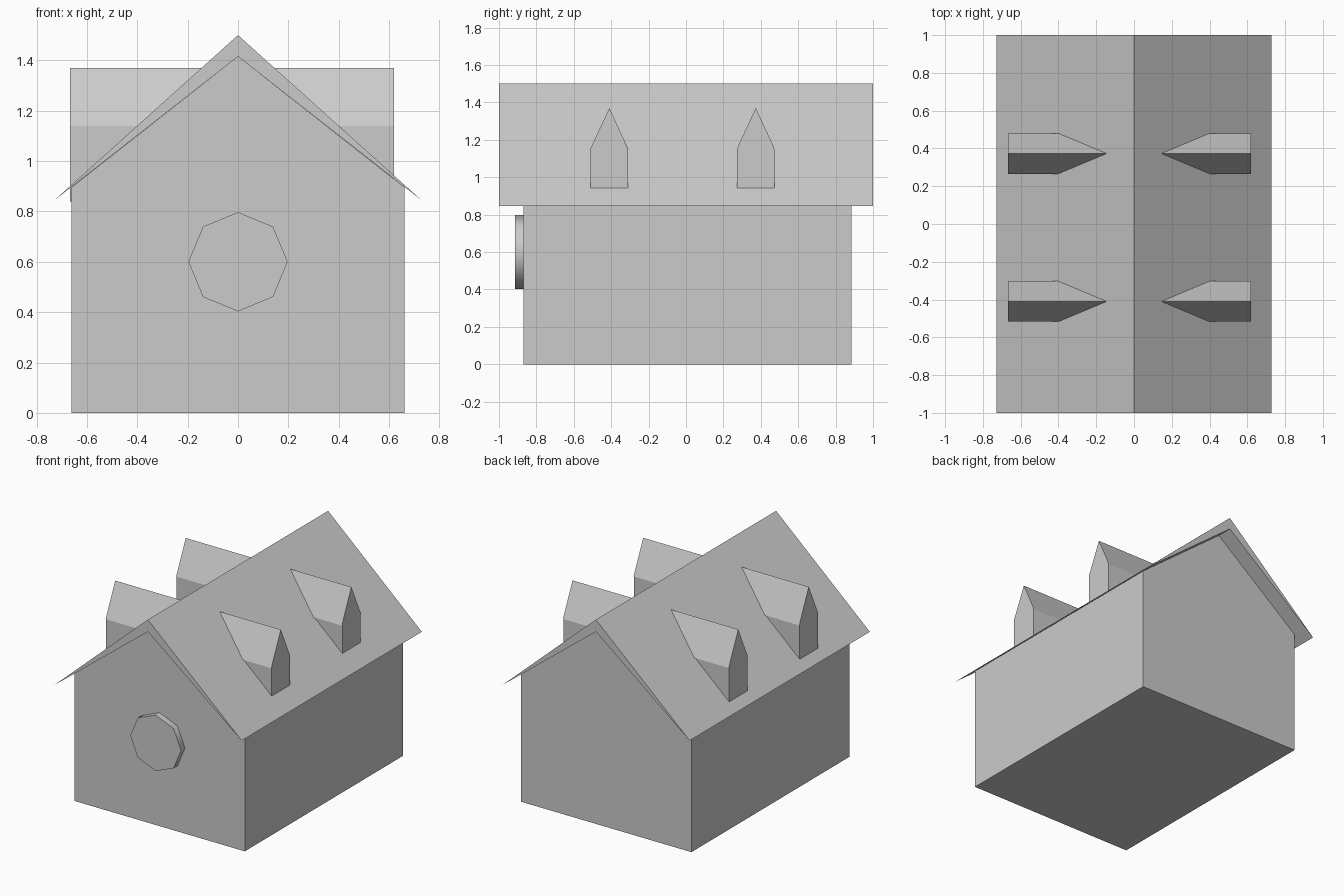
import bpy, bmesh, math

if "Cube" in bpy.data.objects:
    bpy.data.objects.remove(bpy.data.objects["Cube"])


def extrude_profile(name, points, start, end):
    """Extrude a closed outline between two positions; each point is a function of depth."""
    bm = bmesh.new()
    near = [bm.verts.new(p(start)) for p in points]
    far = [bm.verts.new(p(end)) for p in points]
    bm.faces.new(near)
    bm.faces.new(far)
    n = len(points)
    for i in range(n):
        j = (i + 1) % n
        bm.faces.new((near[i], near[j], far[j], far[i]))
    bmesh.ops.recalc_face_normals(bm, faces=bm.faces[:])
    mesh = bpy.data.meshes.new(name)
    bm.to_mesh(mesh)
    bm.free()
    obj = bpy.data.objects.new(name, mesh)
    bpy.context.collection.objects.link(obj)
    return obj


def along_y(outline):
    return [lambda d, x=x, z=z: (x, d, z) for x, z in outline]


def along_x(outline):
    return [lambda d, y=y, z=z: (d, y, z) for y, z in outline]


# House body with gable ends
extrude_profile("house_body", along_y(
    [(-0.662, 0), (0.662, 0), (0.662, 0.895), (0, 1.415), (-0.662, 0.895)]),
    -0.87, 0.885)

# Overhanging roof, tapering to thin eaves
extrude_profile("roof", along_y(
    [(-0.728, 0.845), (0, 1.5), (0.728, 0.845), (0, 1.415)]), -1, 1)

# Dormers: narrow walls under a slightly wider gable
for side, x_out, x_in in (("right", 0.62, 0.1), ("left", -0.667, -0.1)):
    for place, y in (("front", -0.41), ("back", 0.373)):
        # walls stop where they are buried in the main roof
        extrude_profile(f"dormer_walls_{side}_{place}", along_x(
            [(y - 0.101, 0.84), (y + 0.101, 0.84), (y + 0.101, 1.15),
             (y, 1.35), (y - 0.101, 1.15)]), x_out, x_in * 1.6)
        extrude_profile(f"dormer_roof_{side}_{place}", along_x(
            [(y - 0.107, 1.14), (y, 1.37), (y + 0.107, 1.14),
             (y, 1.345)]), x_out, x_in)

# Eight-sided window on the front gable
bpy.ops.mesh.primitive_cylinder_add(
    vertices=8, radius=0.197, depth=0.062,
    location=(0, -0.882, 0.6), rotation=(math.pi / 2, 0, 0))
bpy.context.object.name = "gable_window"
bpy.ops.object.shade_smooth_by_angle(angle=math.radians(60))
